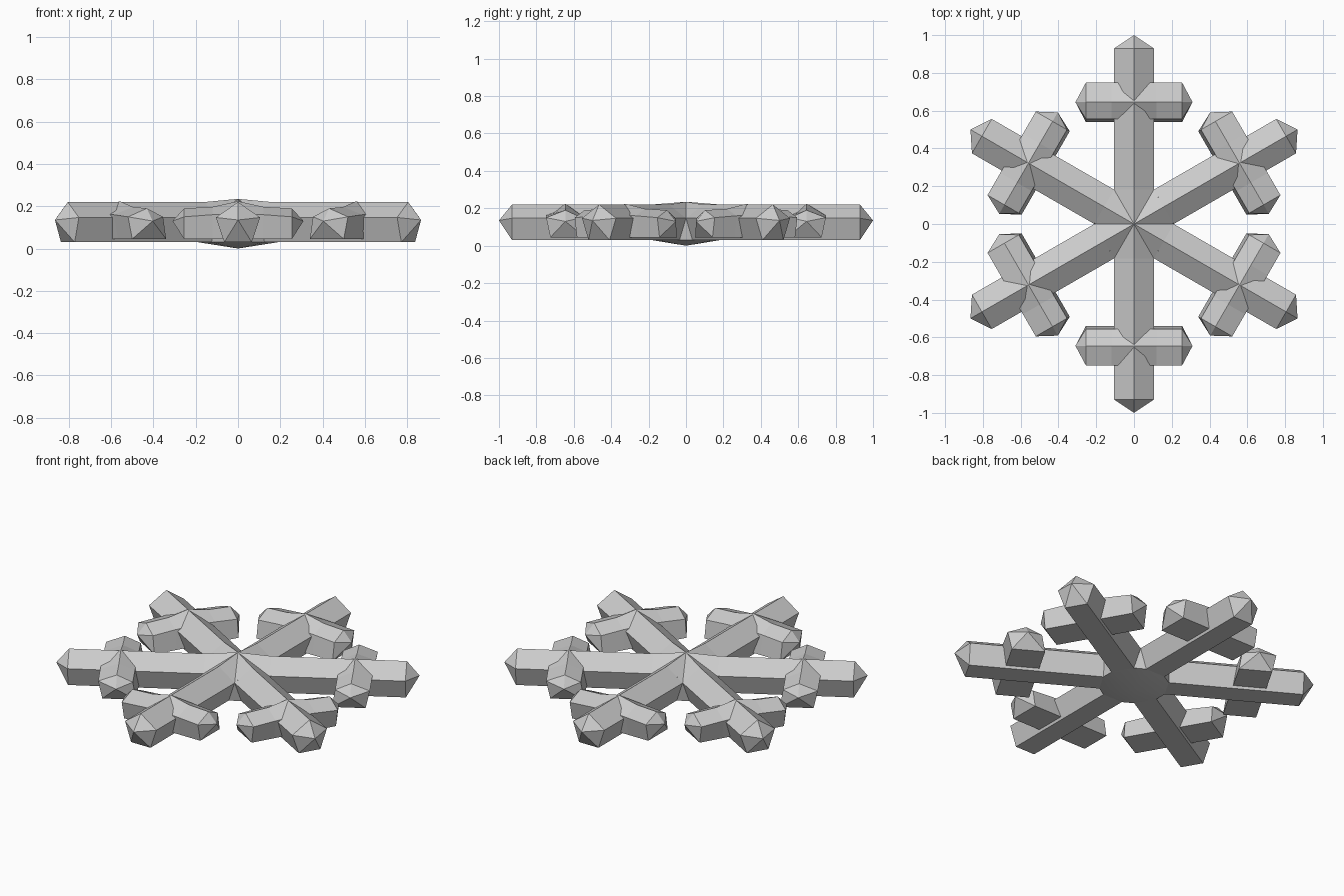
import bpy, bmesh
from math import pi
from mathutils import Matrix, Vector

if "Cube" in bpy.data.objects:
    bpy.data.objects.remove(bpy.data.objects["Cube"])


def finish(name, verts, faces, angle=0.0):
    me = bpy.data.meshes.new(name)
    bm = bmesh.new()
    bv = [bm.verts.new(Matrix.Rotation(angle, 3, 'Z') @ Vector(v)) for v in verts]
    for f in faces:
        bm.faces.new([bv[i] for i in f])
    bmesh.ops.remove_doubles(bm, verts=bm.verts, dist=0.0005)
    bmesh.ops.recalc_face_normals(bm, faces=bm.faces)
    bm.to_mesh(me)
    bm.free()
    ob = bpy.data.objects.new(name, me)
    bpy.context.collection.objects.link(ob)
    return ob


def loft(name, rings, start, end, angle):
    """Bridge equal rings and close the ends with points."""
    n = len(rings[0])
    verts = [v for r in rings for v in r]
    faces = []
    for k in range(len(rings) - 1):
        for i in range(n):
            j = (i + 1) % n
            faces.append((k * n + i, k * n + j, (k + 1) * n + j, (k + 1) * n + i))
    last = (len(rings) - 1) * n
    for tip, base in ((start, 0), (end, last)):
        if tip:
            verts.append(tip)
            t = len(verts) - 1
            faces += [(base + i, base + (i + 1) % n, t) for i in range(n)]
    return finish(name, verts, faces, angle)


# Five-sided arm section (across, z) and the radius where arms meet the hub
ARM = [(0, 0.22), (0.105, 0.147), (0.065, 0.03), (-0.065, 0.03), (-0.105, 0.147)]
R0 = 0.182


def bar_ring(x, top, side):
    # Crossbar section: ridge, outer side, base, inner side
    return [(x, 0.645, top), (x, 0.748, side), (x, 0.725, 0.045),
            (x, 0.54, 0.045), (x, 0.557, side)]


for k in range(6):
    a = k * pi / 3
    # Pointed arm
    loft(f"arm_{k + 1}", [[(x, y, z) for x, z in ARM] for y in (R0, 0.93)],
         None, (0, 1.0, 0.135), a)
    # Crossbar swelling slightly over the arm
    rings = [bar_ring(x, t, s) for x, t, s in
             ((-0.255, 0.19, 0.15), (-0.12, 0.197, 0.16), (0, 0.224, 0.165),
              (0.12, 0.197, 0.16), (0.255, 0.19, 0.15))]
    loft(f"crossbar_{k + 1}", rings, (-0.31, 0.645, 0.13), (0.31, 0.645, 0.13), a)

# Hub: shallow peaks above and below joining the arm sections
verts, faces = [], []
for k in range(6):
    rot = Matrix.Rotation(k * pi / 3, 3, 'Z')
    b = len(verts)
    verts += [(0, 0, 0.235), (0, 0, 0.0)]
    verts += [rot @ Vector((x, R0, z)) for x, z in ARM]
    nxt = Matrix.Rotation((k - 1) * pi / 3, 3, 'Z') @ Vector((-0.065, R0, 0.03))
    verts.append(nxt)
    faces += [(b, b + 2, b + 3), (b, b + 6, b + 2), (b + 1, b + 4, b + 5),
              (b + 1, b + 7, b + 4), (b + 3, b + 7, b + 4)]
hub = finish("hub", verts, faces)
for o in bpy.context.selected_objects:
    o.select_set(False)
hub.select_set(True)
bpy.context.view_layer.objects.active = hub
bpy.ops.object.shade_smooth_by_angle(angle=pi / 4)
